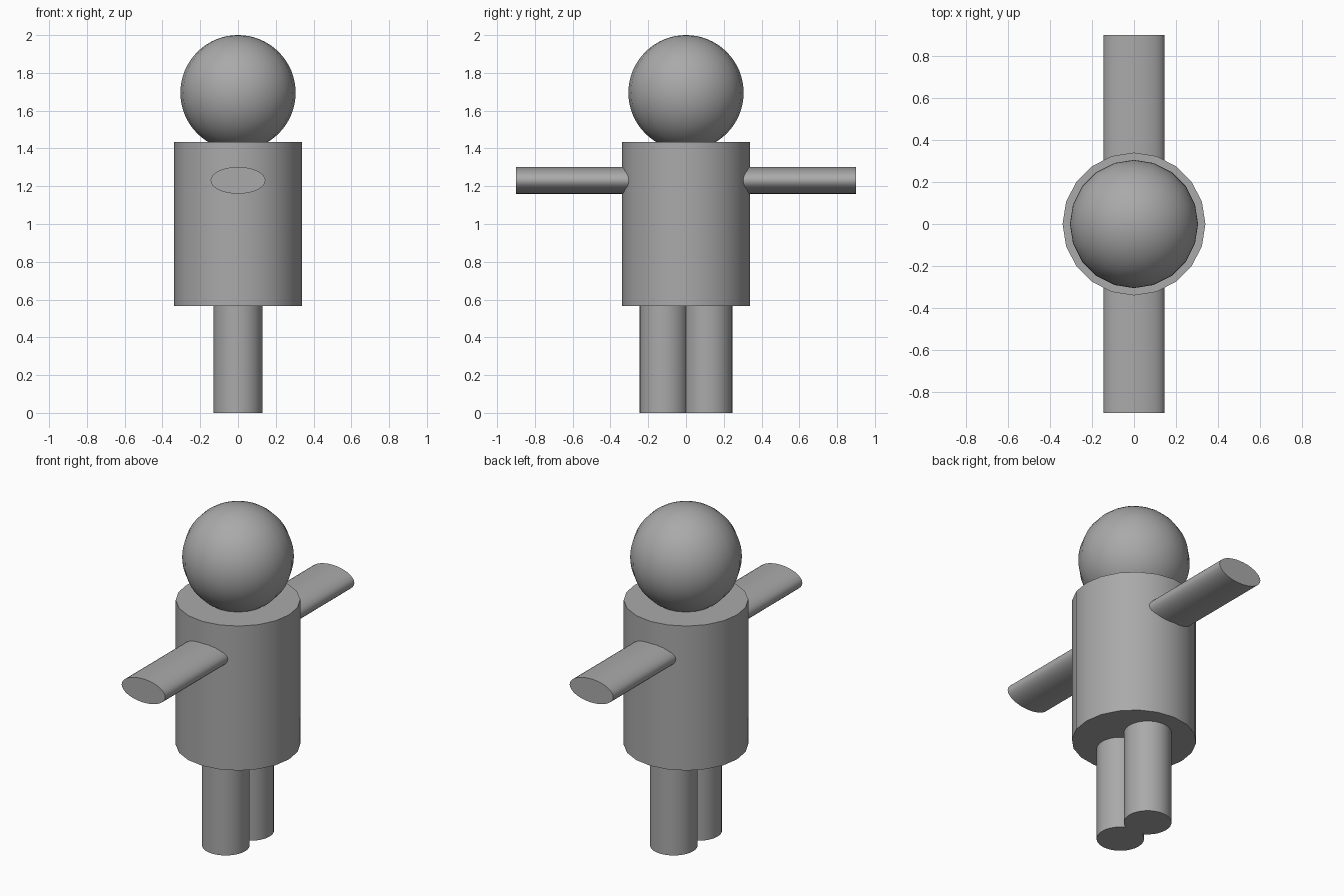
import bpy
import math

if "Cube" in bpy.data.objects:
    bpy.data.objects.remove(bpy.data.objects["Cube"])

# Single grey used throughout
grey = bpy.data.materials.new("plain grey")
grey.diffuse_color = (0.40, 0.40, 0.40, 1.0)
grey.use_nodes = True
grey.node_tree.nodes["Principled BSDF"].inputs["Base Color"].default_value = grey.diffuse_color


def finish(name, scale=(1, 1, 1)):
    """Name, scale, colour and smooth the active primitive."""
    ob = bpy.context.object
    ob.name = name
    ob.scale = scale
    bpy.ops.object.transform_apply(location=False, rotation=True, scale=True)
    ob.data.materials.append(grey)
    bpy.ops.object.shade_smooth_by_angle(angle=math.radians(30))
    return ob


def cylinder(name, sides, radius, depth, loc, rot=(0, 0, 0), scale=(1, 1, 1)):
    bpy.ops.mesh.primitive_cylinder_add(vertices=sides, radius=radius, depth=depth,
                                        location=loc, rotation=rot)
    return finish(name, scale)


# Torso
cylinder("torso", 20, 0.34, 0.87, (0, 0, 1.0))

# Head, sunk slightly into the torso
bpy.ops.mesh.primitive_uv_sphere_add(segments=20, ring_count=32, radius=0.305,
                                     location=(0, 0, 1.695))
finish("head")

# Legs and flattened arms, one pair along y
for side, label in ((-1, "front"), (1, "back")):
    cylinder(label + "_leg", 32, 0.13, 0.58, (0, side * 0.116, 0.29))
    # local y becomes world z after the quarter turn
    cylinder(label + "_arm", 32, 0.145, 0.65, (0, side * 0.575, 1.231),
             rot=(math.pi / 2, 0, 0), scale=(1, 0.49, 1))
